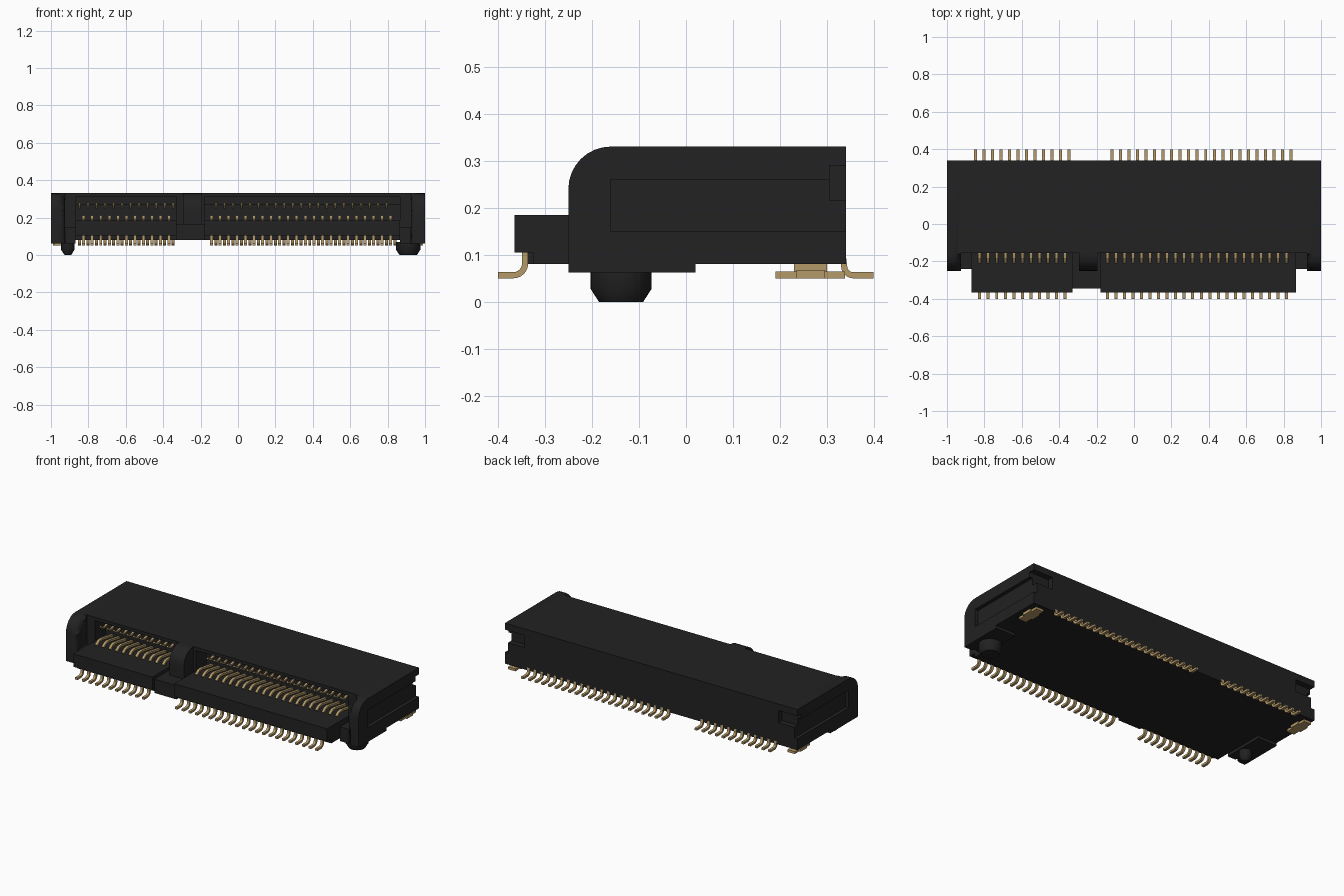
import bpy, bmesh, math

if "Cube" in bpy.data.objects:
    bpy.data.objects.remove(bpy.data.objects["Cube"])


def material(name, rgb):
    m = bpy.data.materials.new(name)
    m.diffuse_color = (*rgb, 1)
    m.use_nodes = True
    m.node_tree.nodes["Principled BSDF"].inputs["Base Color"].default_value = m.diffuse_color
    return m


BLACK = material("black plastic", (0.016, 0.016, 0.016))
GOLD = material("gold metal", (0.46, 0.32, 0.14))


def finish(name, bm, mat, smooth=False):
    bmesh.ops.recalc_face_normals(bm, faces=bm.faces)
    me = bpy.data.meshes.new(name)
    bm.to_mesh(me)
    bm.free()
    me.materials.append(mat)
    ob = bpy.data.objects.new(name, me)
    bpy.context.collection.objects.link(ob)
    if smooth:
        bpy.ops.object.select_all(action='DESELECT')
        bpy.context.view_layer.objects.active = ob
        ob.select_set(True)
        bpy.ops.object.shade_smooth_by_angle(angle=math.radians(35))
    return ob


def add_prism(bm, profile, x0, x1):
    """Extrude a (y, z) profile from x0 to x1."""
    a = [bm.verts.new((x0, y, z)) for y, z in profile]
    b = [bm.verts.new((x1, y, z)) for y, z in profile]
    n = len(a)
    bm.faces.new(a)
    bm.faces.new(b[::-1])
    for i in range(n):
        j = (i + 1) % n
        bm.faces.new((a[i], b[i], b[j], a[j]))


def prisms(name, profile, spans, mat=BLACK, smooth=False, round_x=(), radius=0.0):
    bm = bmesh.new()
    for x0, x1 in spans:
        add_prism(bm, profile, x0, x1)
    # Round the front side edges lying on the given x planes
    edges = [e for e in bm.edges
             if any(all(abs(v.co.x - x) < 1e-5 for v in e.verts) for x in round_x)
             and all(v.co.y < -0.155 for v in e.verts)
             and max(v.co.z for v in e.verts) > 0.2]
    if edges:
        bmesh.ops.bevel(bm, geom=edges, offset=radius, segments=5,
                        profile=0.5, affect='EDGES', clamp_overlap=True)
    return finish(name, bm, mat, smooth)


def arc(cy, cz, r, a0, a1, n=8):
    return [(cy + r * math.cos(math.radians(a0 + (a1 - a0) * i / n)),
             cz + r * math.sin(math.radians(a0 + (a1 - a0) * i / n))) for i in range(n + 1)]


def ribbon(path, t):
    """Thicken an open (y, z) path into a closed strip profile."""
    left, right = [], []
    for i, (y, z) in enumerate(path):
        p, q = path[max(i - 1, 0)], path[min(i + 1, len(path) - 1)]
        dy, dz = q[0] - p[0], q[1] - p[1]
        l = math.hypot(dy, dz)
        left.append((y - dz / l * t / 2, z + dy / l * t / 2))
        right.append((y + dz / l * t / 2, z - dy / l * t / 2))
    return left + right[::-1]


def box(y0, y1, z0, z1):
    return [(y0, z0), (y1, z0), (y1, z1), (y0, z1)]


# Main housing: C-shaped section with card slot and projecting lower lip
jaw = [(0.34, 0.08), (0.34, 0.33), (-0.155, 0.33), (-0.155, 0.31), (0.1, 0.31),
       (0.1, 0.27), (-0.05, 0.27), (-0.05, 0.185), (-0.365, 0.185),
       (-0.365, 0.105), (-0.325, 0.105), (-0.325, 0.08)]
prisms("slot_housing", jaw, [(-0.87, -0.33), (-0.18, 0.865)])

# Solid web between the two slots, and the rounded key in front of it
web = [(0.34, 0.08), (0.34, 0.33), (-0.155, 0.33), (-0.155, 0.165),
       (-0.345, 0.165), (-0.345, 0.08)]
prisms("key_web", web, [(-0.33, -0.18)])
front_arc = arc(-0.16, 0.24, 0.09, 90, 180)
prisms("key_post", [(-0.15, 0.16), (-0.15, 0.33)] + front_arc + [(-0.25, 0.16)],
       [(-0.295, -0.195)], smooth=True, round_x=(-0.295, -0.195), radius=0.045)

# Housing ends, with a latch pocket at the back
pocket = [(0.34, 0.08), (0.34, 0.215), (0.305, 0.215), (0.305, 0.29), (0.34, 0.29), (0.34, 0.33)]
foot = [(0.02, 0.062), (0.02, 0.08)]
prisms("end_blocks", foot + pocket + [(-0.155, 0.33), (-0.155, 0.15), (-0.24, 0.15), (-0.24, 0.062)],
       [(-0.925, -0.87), (0.865, 0.925)])

# Side wings with rounded front
wing = foot + pocket + front_arc + [(-0.25, 0.062)]
prisms("side_wings", wing, [(-0.978, -0.925), (0.925, 0.978)], smooth=True,
       round_x=(-0.925, 0.925), radius=0.04)

# Outer skin of the wings, leaving a recessed side channel
skin = foot + [(0.34, 0.08), (0.34, 0.15), (-0.16, 0.15), (-0.16, 0.26), (0.305, 0.26),
               (0.305, 0.29), (0.34, 0.29), (0.34, 0.33)] + front_arc + [(-0.25, 0.062)]
prisms("wing_skins", skin, [(-1, -0.978), (0.978, 1)], smooth=True)

# Locating pegs
for name, x, r in (("small_peg", -0.91, 0.036), ("large_peg", 0.91, 0.065)):
    bm = bmesh.new()
    rings = []
    for z, k in ((0, r - 0.018), (0.028, r), (0.07, r)):
        rings.append([bm.verts.new((x + k * math.cos(i * math.tau / 32),
                                    -0.138 + k * math.sin(i * math.tau / 32), z)) for i in range(32)])
    bm.faces.new(rings[0])
    bm.faces.new(rings[2])
    for a, b in zip(rings, rings[1:]):
        for i in range(32):
            j = (i + 1) % 32
            bm.faces.new((a[i], a[j], b[j], b[i]))
    finish(name, bm, BLACK, True)


# Contact rows
PITCH, HALF = 0.0456, 0.008


def row(*groups, half=HALF):
    return [(x + i * PITCH - half, x + i * PITCH + half) for x, n in groups for i in range(n)]


front = ((-0.825, 11), (-0.142, 22))
back = ((-0.848, 12), (-0.118, 22))

front_leg = [(-0.342, 0.12)] + arc(-0.367, 0.0815, 0.025, 0, -90, 6) + [(-0.4, 0.0565)]
prisms("front_legs", ribbon(front_leg, 0.013), row(*front), GOLD, True)
back_leg = [(0.333, 0.1)] + arc(0.356, 0.0765, 0.02, 180, 270, 6) + [(0.398, 0.0565)]
prisms("back_legs", ribbon(back_leg, 0.013), row(*back), GOLD, True)

lower = [(-0.205, 0.187), (-0.18, 0.205), (-0.16, 0.208), (-0.045, 0.19)]
prisms("lower_contacts", ribbon(lower, 0.012), row(*front), GOLD)
upper = [(-0.03, 0.272), (-0.09, 0.252), (-0.105, 0.252), (-0.13, 0.268)]
prisms("upper_contacts", ribbon(upper, 0.01), row((-0.848, 12), (-0.118, 21), half=0.006), GOLD)

# Solder tabs under the back corners
tabs = [(-0.98, -0.93), (0.93, 0.98)]
prisms("solder_tabs", box(0.19, 0.338, 0.05, 0.065), tabs, GOLD)
prisms("tab_stems", box(0.23, 0.3, 0.063, 0.085), [(-0.965, -0.945), (0.945, 0.965)], GOLD)
prisms("tab_ridges", box(0.235, 0.295, 0.05, 0.068), [(-0.99, -0.92), (0.92, 0.99)], GOLD)
